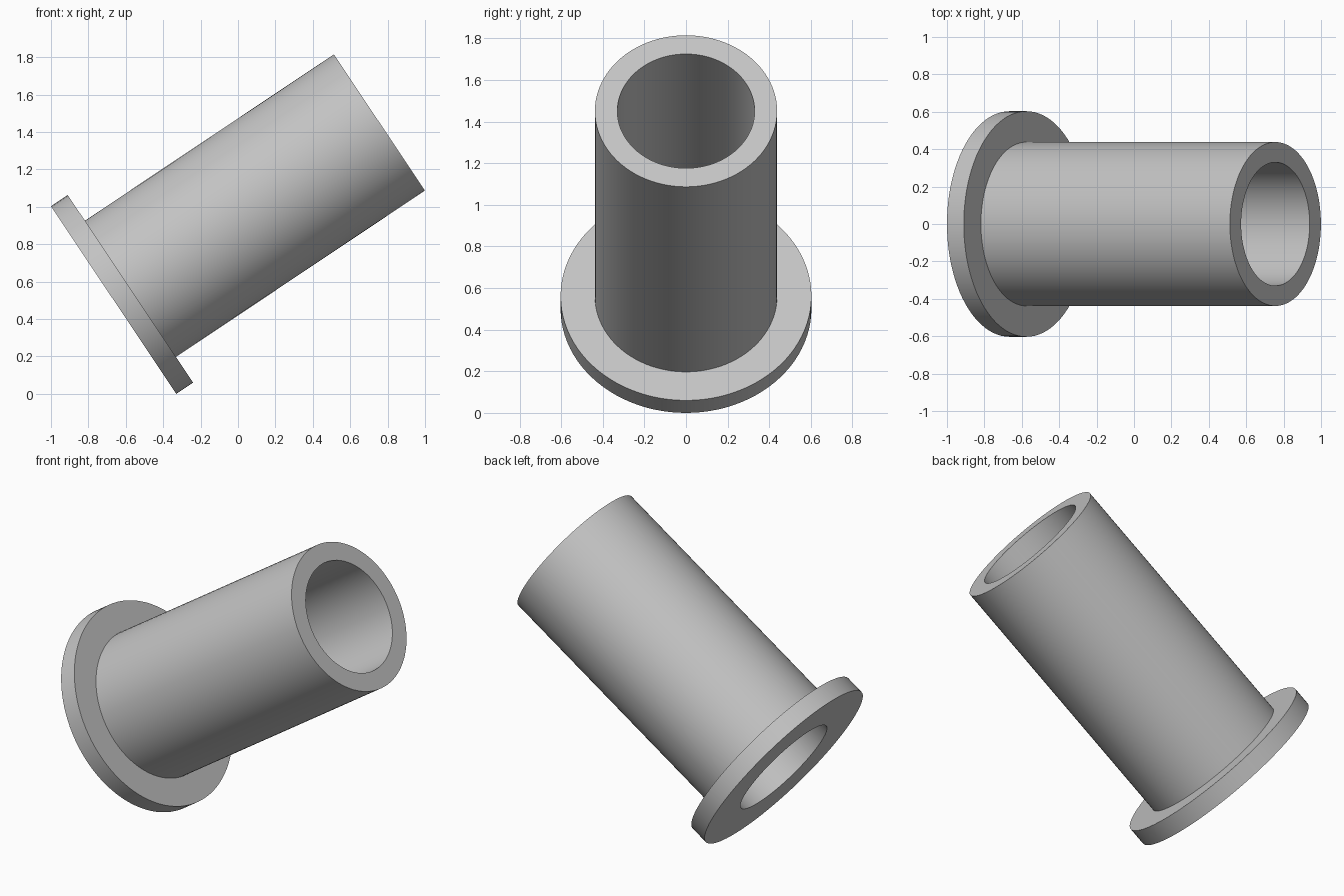
import bpy, bmesh, math
from mathutils import Matrix, Vector

cube = bpy.data.objects.get("Cube")
if cube:
    bpy.data.objects.remove(cube, do_unlink=True)

# Dimensions along the bushing's own axis
BORE, TUBE, FLANGE = 0.33, 0.438, 0.603
THICK, LENGTH = 0.108, 1.709
TILT = math.radians(33.75)
SEGMENTS = 96

# Plain grey material
grey = bpy.data.materials.new("light_grey")
grey.use_nodes = True
colour = (0.55, 0.55, 0.55, 1)
grey.diffuse_color = colour
grey.node_tree.nodes["Principled BSDF"].inputs["Base Color"].default_value = colour

# Closed half-section (radius, height), spun into a flanged tube
profile = [(BORE, 0), (FLANGE, 0), (FLANGE, THICK),
           (TUBE, THICK), (TUBE, LENGTH), (BORE, LENGTH)]
bm = bmesh.new()
verts = [bm.verts.new((r, 0, h)) for r, h in profile]
edges = [bm.edges.new((v, verts[i - 1])) for i, v in enumerate(verts)]
bmesh.ops.spin(bm, geom=verts + edges, axis=(0, 0, 1), cent=(0, 0, 0),
               angle=math.tau, steps=SEGMENTS, use_merge=True)
bmesh.ops.remove_doubles(bm, verts=bm.verts, dist=0.0001)
bmesh.ops.recalc_face_normals(bm, faces=bm.faces)

# Lean the axis toward +x, with the flange rim resting on the ground
lean = Matrix.Rotation(math.pi / 2 - TILT, 4, "Y")
base = Vector((FLANGE * math.sin(TILT) - 1, 0, FLANGE * math.cos(TILT)))
bm.transform(Matrix.Translation(base) @ lean)

mesh = bpy.data.meshes.new("flanged_bushing")
bm.to_mesh(mesh)
bm.free()
mesh.materials.append(grey)
bushing = bpy.data.objects.new("flanged_bushing", mesh)
bpy.context.collection.objects.link(bushing)

# Smooth round walls, crisp rims
bpy.ops.object.select_all(action="DESELECT")
bushing.select_set(True)
bpy.context.view_layer.objects.active = bushing
bpy.ops.object.shade_smooth_by_angle(angle=math.radians(30))
